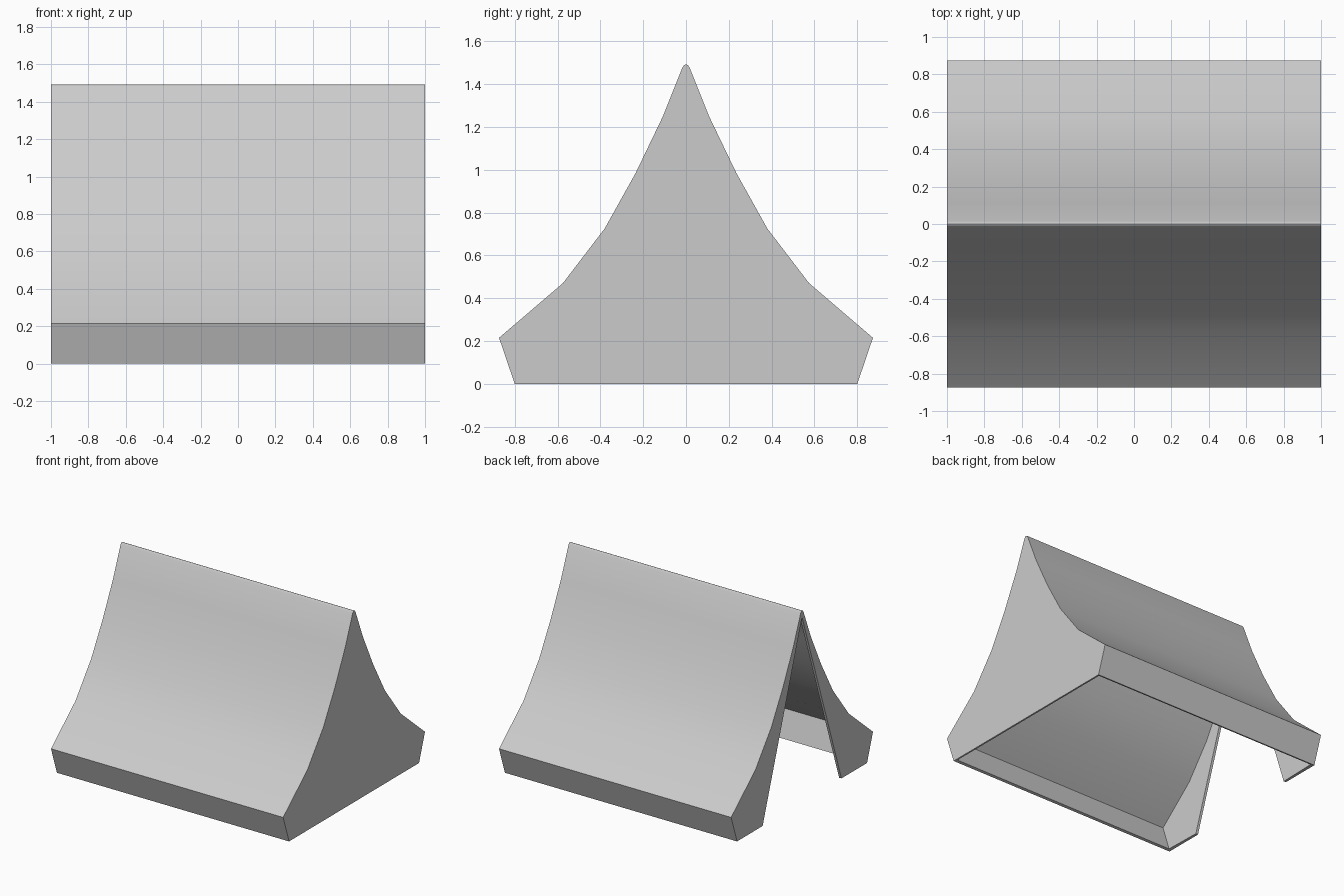
import bpy
import bmesh
import math

cube = bpy.data.objects.get("Cube")
if cube:
    bpy.data.objects.remove(cube, do_unlink=True)

HALF_LENGTH = 1.0
THICKNESS = 0.02

# Canvas colour
canvas = bpy.data.materials.new("grey_canvas")
canvas.use_nodes = True
grey = (0.6, 0.6, 0.6, 1.0)
canvas.diffuse_color = grey
canvas.node_tree.nodes["Principled BSDF"].inputs["Base Color"].default_value = grey

# Half of the tent's section (y, z), from the ground up to the ridge
half = [(0.80, 0), (0.873, 0.215), (0.575, 0.47), (0.38, 0.725),
        (0.235, 0.985), (0.11, 1.245), (0.018, 1.475), (0.009, 1.488)]
section = half + [(0, 1.492)] + [(-y, z) for y, z in reversed(half)]

# Doorway edge (y, z), following on from the end of the section
doorway = [(-0.485, 0), (0, 1.44), (0.485, 0)]

bm = bmesh.new()


def ring(x, points):
    return [bm.verts.new((x, y, z)) for y, z in points]


closed_end = ring(HALF_LENGTH, section)
open_end = ring(-HALF_LENGTH, section)

# Roof slopes and low side walls
for i in range(len(section) - 1):
    bm.faces.new((closed_end[i], closed_end[i + 1], open_end[i + 1], open_end[i]))

# Closed end wall, and the two flaps beside the doorway
bm.faces.new(list(reversed(closed_end)))
door = ring(-HALF_LENGTH, doorway)
mid = len(section) // 2
bm.faces.new(open_end[:mid + 1] + [door[1], door[2]])
bm.faces.new(open_end[mid:] + [door[0], door[1]])

bmesh.ops.recalc_face_normals(bm, faces=bm.faces[:])
wall = max(bm.faces, key=lambda f: f.calc_center_median().x)
if wall.normal.x < 0:
    bmesh.ops.reverse_faces(bm, faces=bm.faces[:])

mesh = bpy.data.meshes.new("tent_canvas")
bm.to_mesh(mesh)
bm.free()
mesh.materials.append(canvas)
tent = bpy.data.objects.new("tent_canvas", mesh)
bpy.context.collection.objects.link(tent)

# Cloth thickness, grown inwards
bpy.ops.object.select_all(action="DESELECT")
tent.select_set(True)
bpy.context.view_layer.objects.active = tent
solid = tent.modifiers.new("cloth_thickness", "SOLIDIFY")
solid.thickness = THICKNESS
solid.offset = -1
solid.use_even_offset = True
solid.use_quality_normals = True
bpy.ops.object.modifier_apply(modifier=solid.name)

# Smooth slopes with crisp eaves and ends
bpy.ops.object.shade_smooth_by_angle(angle=math.radians(30))
